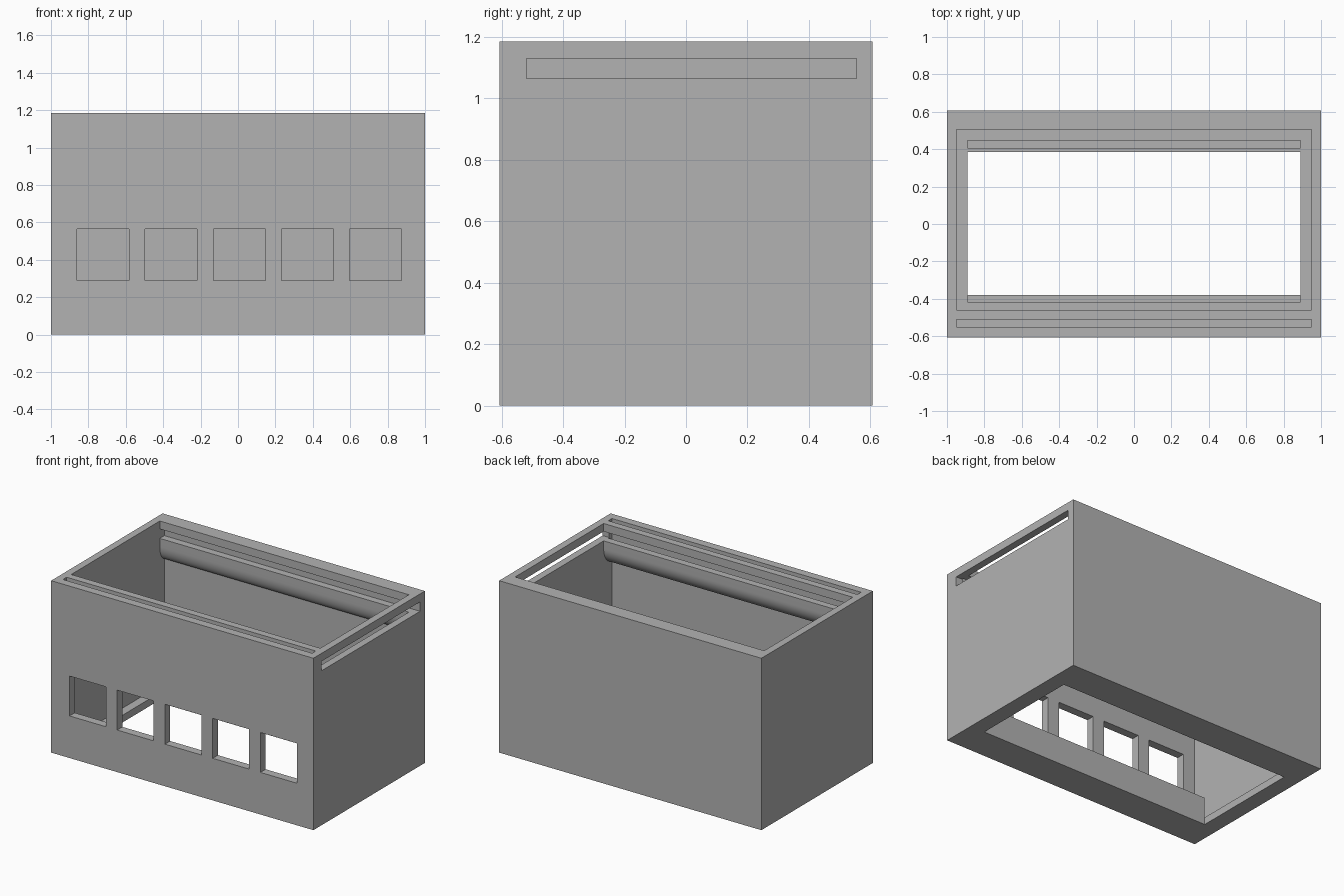
import bpy, bmesh, math

if "Cube" in bpy.data.objects:
    bpy.data.objects.remove(bpy.data.objects["Cube"])

grey = bpy.data.materials.new("plain grey")
grey.diffuse_color = (0.45, 0.45, 0.45, 1)
grey.use_nodes = True
grey.node_tree.nodes["Principled BSDF"].inputs["Base Color"].default_value = grey.diffuse_color


def finish(name, bm):
    bmesh.ops.recalc_face_normals(bm, faces=bm.faces)
    me = bpy.data.meshes.new(name)
    bm.to_mesh(me)
    bm.free()
    me.materials.append(grey)
    ob = bpy.data.objects.new(name, me)
    bpy.context.collection.objects.link(ob)
    return ob


def prism(name, x0, x1, profile):
    """Extrude a (y, z) profile along x."""
    bm = bmesh.new()
    face = bm.faces.new([bm.verts.new((x0, y, z)) for y, z in profile])
    ext = bmesh.ops.extrude_face_region(bm, geom=[face])
    verts = [v for v in ext["geom"] if isinstance(v, bmesh.types.BMVert)]
    bmesh.ops.translate(bm, verts=verts, vec=(x1 - x0, 0, 0))
    return finish(name, bm)


def box(name, x0, x1, y0, y1, z0, z1):
    return prism(name, x0, x1, [(y0, z0), (y1, z0), (y1, z1), (y0, z1)])


def cut(target, cutter):
    mod = target.modifiers.new("cut", 'BOOLEAN')
    mod.operation, mod.solver, mod.object = 'DIFFERENCE', 'EXACT', cutter
    bpy.context.view_layer.objects.active = target
    bpy.ops.object.modifier_apply(modifier=mod.name)
    bpy.data.objects.remove(cutter)


def arc(wall_y, wall_z, lip_y, lip_z, n=14):
    """Rounded underside of a rail, from the wall up to the rail edge."""
    pts = []
    for i in range(n + 1):
        a = math.pi / 2 * i / n
        pts.append((wall_y + (lip_y - wall_y) * math.sin(a),
                    lip_z + (wall_z - lip_z) * math.cos(a)))
    return pts


H = 1.185
case = box("case", -1, 1, -0.607, 0.607, 0, H)

# Main cavity with lid grooves and rounded rails along front and back
back = arc(0.555, 0.91, 0.505, 1.01)
front = arc(-0.55, 0.895, -0.46, 1.01)
profile = [(-0.55, 0.05), (0.555, 0.05)] + back + [
    (0.505, 1.065), (0.555, 1.065), (0.555, 1.13), (0.505, 1.13), (0.505, 1.3),
    (-0.46, 1.3), (-0.46, 1.13), (-0.52, 1.13), (-0.52, 1.065), (-0.46, 1.065),
] + front[::-1]
cut(case, prism("cavity_cutter", -0.95, 0.95, profile))

# Opening in the floor
cut(case, box("floor_cutter", -0.89, 0.89, -0.38, 0.385, -0.1, 0.1))

# Slit behind the front wall for a sliding pane
cut(case, box("slit_cutter", -0.95, 0.95, -0.55, -0.51, 0.8, 1.3))

# Lid slot through the right wall
cut(case, box("lid_slot_cutter", 0.93, 1.1, -0.52, 0.555, 1.065, 1.13))

# Row of five square windows in the front wall
for i in range(5):
    x = -0.86 + i * 0.364
    cut(case, box("window_cutter", x, x + 0.278, -0.7, -0.5, 0.29, 0.565))

# Low lips standing on the floor beside the opening
box("front_lip", -0.89, 0.89, -0.42, -0.38, 0.05, 0.19)
box("back_lip", -0.89, 0.89, 0.405, 0.45, 0.05, 0.19)

# Smooth only the curved rails
bpy.ops.object.select_all(action='DESELECT')
case.select_set(True)
bpy.context.view_layer.objects.active = case
bpy.ops.object.shade_smooth_by_angle(angle=math.radians(30))
